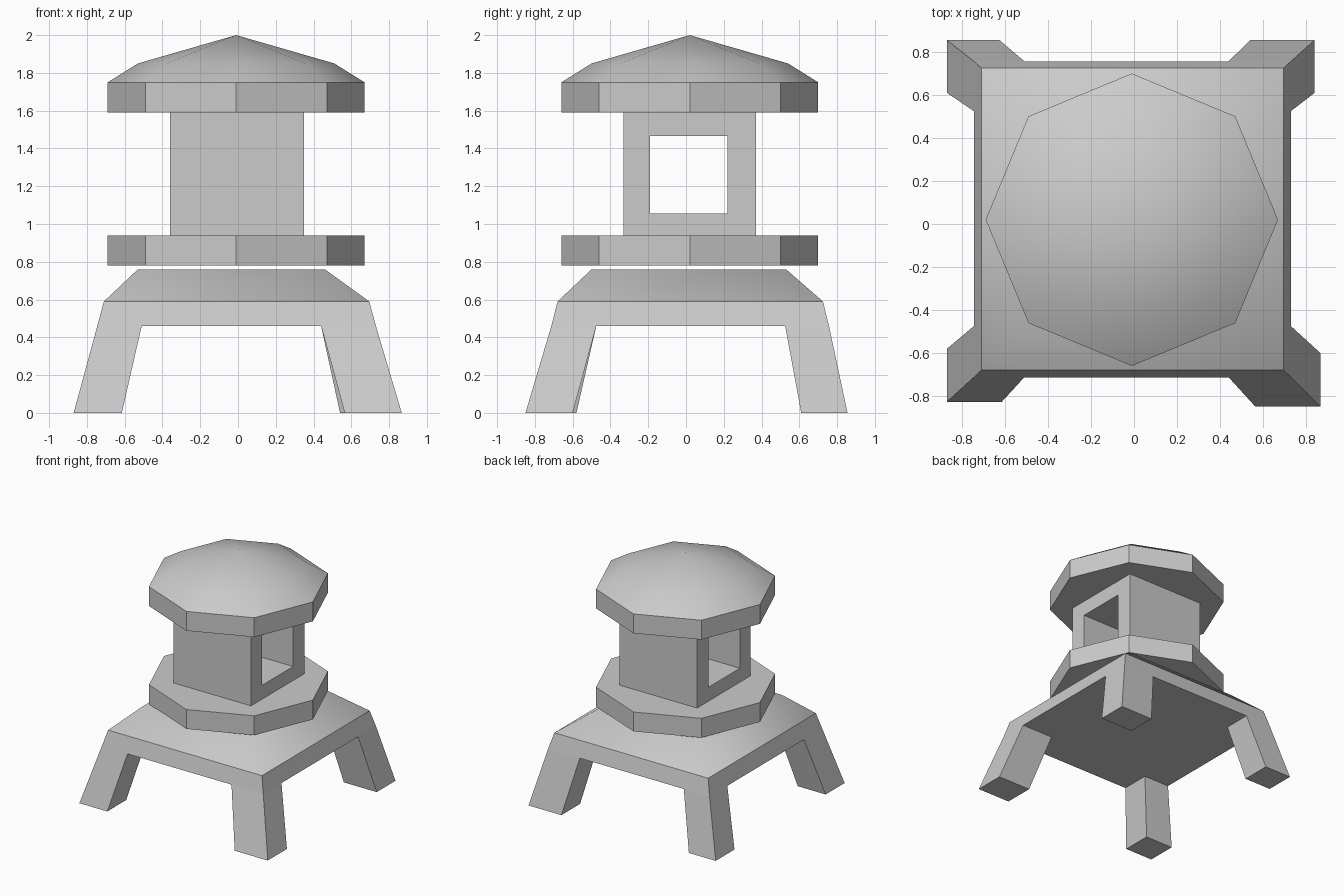
import bpy, bmesh
from math import cos, sin, pi

if "Cube" in bpy.data.objects:
    bpy.data.objects.remove(bpy.data.objects["Cube"])

CX, CY = -0.01, 0.02  # axis of the upper tiers


def finish(bm, name):
    bmesh.ops.recalc_face_normals(bm, faces=bm.faces)
    me = bpy.data.meshes.new(name)
    bm.to_mesh(me)
    bm.free()
    ob = bpy.data.objects.new(name, me)
    bpy.context.collection.objects.link(ob)
    return ob


def bridge(bm, a, b, smooth=False):
    n = len(a)
    for i in range(n):
        f = bm.faces.new((a[i], a[(i + 1) % n], b[(i + 1) % n], b[i]))
        f.smooth = smooth


def octagon(bm, r, z):
    return [bm.verts.new((CX + r * cos(i * pi / 4), CY + r * sin(i * pi / 4), z))
            for i in range(8)]


def rect(bm, x0, x1, y0, y1, z):
    return [bm.verts.new((x, y, z)) for x, y in ((x0, y0), (x1, y0), (x1, y1), (x0, y1))]


# Octagonal platform under the lamp chamber
bm = bmesh.new()
low, high = octagon(bm, 0.68, 0.78), octagon(bm, 0.68, 0.94)
bm.faces.new(low)
bm.faces.new(high)
bridge(bm, low, high)
finish(bm, "platform")

# Octagonal roof: flat band below, smooth two-step cap above
bm = bmesh.new()
low, high, ring = octagon(bm, 0.68, 1.59), octagon(bm, 0.68, 1.75), octagon(bm, 0.52, 1.85)
bm.faces.new(low)
bridge(bm, low, high)
bridge(bm, high, ring, True)
apex = bm.verts.new((CX, CY, 2.0))
for i in range(8):
    bm.faces.new((ring[i], ring[(i + 1) % 8], apex)).smooth = True
finish(bm, "roof")

# Lamp chamber: square block with a window straight through along x
bm = bmesh.new()
loops = []
for x in (-0.36, 0.35):
    for y0, y1, z0, z1 in ((-0.33, 0.37, 0.94, 1.59), (-0.19, 0.22, 1.055, 1.465)):
        loops.append([bm.verts.new((x, y, z))
                      for y, z in ((y0, z0), (y1, z0), (y1, z1), (y0, z1))])
outer_l, inner_l, outer_r, inner_r = loops
for a, b in ((outer_l, inner_l), (outer_r, inner_r), (outer_l, outer_r), (inner_l, inner_r)):
    bridge(bm, a, b)
finish(bm, "lamp_chamber")

# Base: smooth sloped top, straight apron, four splayed legs
bm = bmesh.new()
top = rect(bm, -0.53, 0.46, -0.50, 0.53, 0.76)
rim = rect(bm, -0.71, 0.695, -0.68, 0.725, 0.59)
bm.faces.new(top).smooth = True
bridge(bm, rim, top, True)
xs, ys = (-0.745, -0.51, 0.44, 0.73), (-0.713, -0.475, 0.525, 0.757)
g = [[bm.verts.new((x, y, 0.46)) for y in ys] for x in xs]
for i in range(3):
    for j in range(3):
        if i == 1 or j == 1:
            bm.faces.new((g[i][j], g[i + 1][j], g[i + 1][j + 1], g[i][j + 1]))
sides = ([g[i][0] for i in range(4)], g[3],
         [g[i][3] for i in (3, 2, 1, 0)], g[0][::-1])
for k, s in enumerate(sides):
    bm.faces.new([rim[(k + 1) % 4], rim[k]] + list(s))
# Feet extents (x0, x1, y0, y1) for each grid corner
for i, j, foot in ((0, 0, (-0.87, -0.615, -0.827, -0.58)),
                   (2, 0, (0.565, 0.867, -0.85, -0.60)),
                   (2, 2, (0.54, 0.84, 0.61, 0.855)),
                   (0, 2, (-0.87, -0.625, 0.61, 0.855))):
    sole = rect(bm, *foot, 0)
    bm.faces.new(sole)
    bridge(bm, [g[i][j], g[i + 1][j], g[i + 1][j + 1], g[i][j + 1]], sole)
finish(bm, "legged_base")
